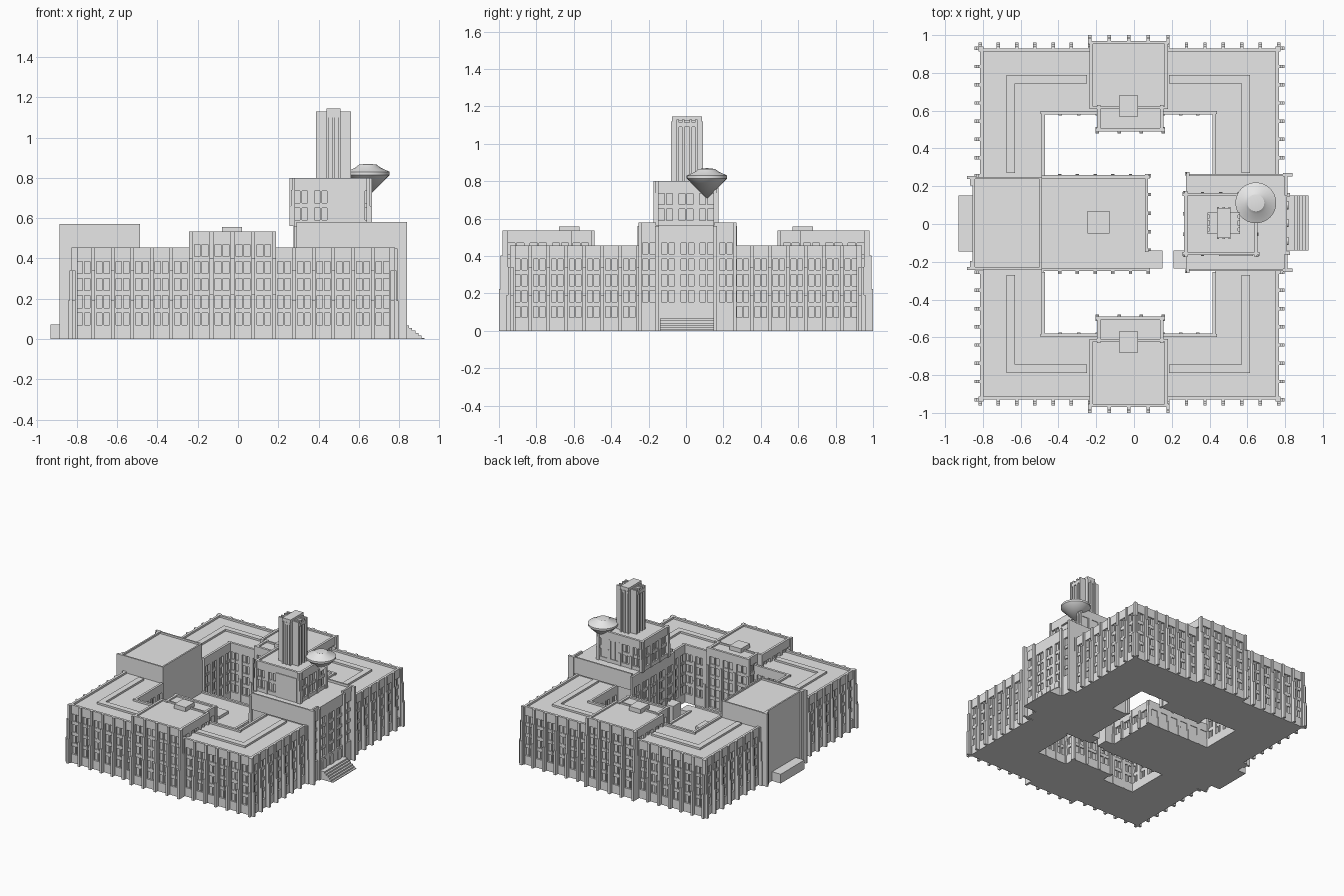
import bpy, bmesh, math
from mathutils import Matrix, Vector

if "Cube" in bpy.data.objects:
    bpy.data.objects.remove(bpy.data.objects["Cube"], do_unlink=True)

stone = bpy.data.materials.new("pale_grey_stone")
stone.use_nodes = True
stone.diffuse_color = (0.8, 0.8, 0.8, 1)
stone.node_tree.nodes["Principled BSDF"].inputs["Base Color"].default_value = stone.diffuse_color


def finish(name, bm):
    mesh = bpy.data.meshes.new(name)
    bm.to_mesh(mesh)
    bm.free()
    mesh.materials.append(stone)
    obj = bpy.data.objects.new(name, mesh)
    bpy.context.collection.objects.link(obj)
    return obj


def build(name, boxes):
    """One object from boxes given as x, y and z ranges."""
    bm = bmesh.new()
    for x0, x1, y0, y1, z0, z1 in boxes:
        size = Matrix.Diagonal((x1 - x0, y1 - y0, z1 - z0, 1))
        place = Matrix.Translation(((x0 + x1) / 2, (y0 + y1) / 2, (z0 + z1) / 2))
        bmesh.ops.create_cube(bm, size=1, matrix=place @ size)
    return finish(name, bm)


def facade(side, line, lo, hi, top, bays, z0=0.0, reach=0.045, base=0.07, rows=None):
    """Window bays, spandrels and stepped pilasters on a wall facing side."""
    sign = 1 if side[0] == "+" else -1
    trim, pitch, gap = 0.015, 0.085, 0.06
    out = []

    def add(t0, t1, a, b, depth):
        n0, n1 = sorted((line - sign * 0.003, line + sign * depth))
        out.append((n0, n1, t0, t1, a, b) if side[1] == "x" else (t0, t1, n0, n1, a, b))

    if rows is None:
        rows = int((top - z0 - base - 0.04) / pitch + 0.001)
    head = z0 + base + rows * pitch - (pitch - gap)
    add(lo, hi, z0, z0 + base, trim)
    add(lo, hi, head, top, trim)
    for r in range(1, rows):
        z = z0 + base + r * pitch
        add(lo, hi, z - (pitch - gap), z, trim * 0.6)
    step = (hi - lo) / bays
    for i in range(bays + 1):
        t = lo + i * step
        add(max(lo, t - 0.017), min(hi, t + 0.017), z0, top, trim)
        if reach > trim:
            height = top - z0
            for part, depth in ((1, 0.6), (0.75, 0.8), (0.42, 1)):
                add(t - 0.009, t + 0.009, z0, z0 + height * part, reach * depth)
        if i < bays:
            add(t + step / 2 - 0.005, t + step / 2 + 0.005, z0 + base, head, trim * 0.7)
    return out


def parapet(x0, x1, y0, y1, z, w=0.012, h=0.016):
    return [(x0, x1, y0, y0 + w, z, z + h), (x0, x1, y1 - w, y1, z, z + h),
            (x0, x0 + w, y0, y1, z, z + h), (x1 - w, x1, y0, y1, z, z + h)]


# Outer ring of wings around the courtyard
WEST, EAST, DEEP, TOP = -0.80, 0.752, 0.915, 0.455
IN_W, IN_E, IN_Y, ROOF = -0.487, 0.43, 0.595, 0.44
build("ring_wings", [(WEST, IN_W, -DEEP, DEEP, 0, ROOF), (IN_E, EAST, -DEEP, DEEP, 0, ROOF),
                     (IN_W, IN_E, IN_Y, DEEP, 0, ROOF), (IN_W, IN_E, -DEEP, -IN_Y, 0, ROOF)])

for s, word in ((1, "back"), (-1, "front")):
    d = "+y" if s > 0 else "-y"
    inward = "-y" if s > 0 else "+y"

    def span(a, b):
        return tuple(sorted((s * a, s * b)))

    # Wing facades, outside and courtyard sides
    near, far = span(0.255, DEEP + 0.015)
    c0, c1 = span(0.255, IN_Y)
    build(word + "_wing_facades",
          facade(d, s * DEEP, WEST - 0.015, -0.235, TOP, 6)
          + facade(d, s * DEEP, 0.18, EAST + 0.015, TOP, 6)
          + facade("-x", WEST, near, far, TOP, 7) + facade("+x", EAST, near, far, TOP, 7))
    build(word + "_courtyard_facades",
          facade(inward, s * IN_Y, IN_W, -0.195, TOP, 3, reach=0.02)
          + facade(inward, s * IN_Y, 0.155, IN_E, TOP, 3, reach=0.02)
          + facade("+x", IN_W, c0, c1, TOP, 4, reach=0.005)
          + facade("-x", IN_E, c0, c1, TOP, 4, reach=0.005))

    # Low L-shaped roof curbs at the corners
    curbs = []
    for x0, x1, ex0, ex1 in ((-0.675, -0.63, -0.675, -0.25), (0.57, 0.615, 0.185, 0.615)):
        curbs += [(x0, x1, *span(0.27, 0.745), ROOF, TOP), (ex0, ex1, *span(0.745, 0.79), ROOF, TOP)]
    build(word + "_roof_curbs", curbs)

    # Central pavilion, with its narrower courtyard end
    high = 0.535
    o0, o1 = span(0.61, 0.97)
    n0, n1 = span(0.505, 0.62)
    build(word + "_pavilion", [(-0.22, 0.165, *span(0.61, 0.955), 0, high - 0.012),
                               (-0.18, 0.14, n0, n1, 0, high - 0.012),
                               (-0.08, 0.02, *span(0.57, 0.68), high - 0.02, 0.557)])
    build(word + "_pavilion_facades",
          facade(d, s * 0.955, -0.235, 0.18, high, 4)
          + facade("-x", -0.22, o0, o1, high, 3, reach=0)
          + facade("+x", 0.165, o0, o1, high, 3, reach=0)
          + facade(inward, s * 0.505, -0.195, 0.155, high, 3, reach=0.025)
          + facade("-x", -0.18, n0, n1, high, 1, reach=0.025)
          + facade("+x", 0.14, n0, n1, high, 1, reach=0.025)
          + [(-0.235, 0.18, *span(0.61, 0.622), high - 0.02, high)])

# Plain west block with corner fins and a low annex
build("west_block", [(-0.855, -0.487, -0.24, 0.25, 0, 0.557),
                     (-0.93, -0.85, -0.145, 0.15, 0, 0.072)]
      + parapet(-0.855, -0.487, -0.24, 0.25, 0.555)
      + [(-0.885, -0.84, y - 0.008, y + 0.008, 0, 0.572) for y in (-0.236, 0.246)]
      + [(-0.868, -0.85, y - 0.02, y + 0.02, 0, 0.572) for y in (-0.215, 0.225)])

# Low hall running across the courtyard
build("courtyard_hall", [(-0.49, 0.06, -0.235, 0.255, 0, 0.183), (-0.245, -0.13, -0.05, 0.07, 0.18, 0.205),
                         (0.06, 0.15, -0.235, -0.14, 0, 0.183)])
build("hall_facades", facade("-y", -0.235, -0.487, 0.075, 0.195, 6, reach=0.03)
      + facade("+y", 0.245, -0.487, 0.075, 0.195, 6, reach=0.02)
      + facade("+x", 0.06, -0.14, 0.255, 0.195, 4, reach=0.03))

# East entrance block
build("east_block", [(0.29, 0.795, -0.24, 0.255, 0, 0.562), (0.21, 0.3, -0.235, -0.14, 0, 0.19)]
      + parapet(0.29, 0.81, -0.25, 0.265, 0.555, h=0.006)
      + [(0.29, 0.81, -0.25, -0.238, 0.45, 0.58), (0.29, 0.81, 0.253, 0.265, 0.45, 0.58),
         (0.798, 0.812, -0.25, -0.16, 0.54, 0.58), (0.798, 0.812, 0.15, 0.265, 0.54, 0.58)]
      + [(0.79, 0.84, y - 0.009, y + 0.009, 0, 0.58) for y in (-0.245, 0.26)]
      + [(0.79, 0.825, y - 0.01, y + 0.01, 0, 0.56) for y in (-0.155, 0.155)])
build("entrance_facade", facade("+x", 0.795, -0.25, 0.265, 0.562, 5, reach=0, base=0.155, rows=4))
build("east_block_court_facade", facade("-x", 0.29, -0.25, 0.265, 0.56, 5, reach=0.02))

# Arched entrance doors and stairs
bm = bmesh.new()
for y in (-0.09, 0.005, 0.1):
    arch = [Vector((0.808, y - 0.022, 0.065)), Vector((0.808, y + 0.022, 0.065))]
    arch += [Vector((0.808, y + 0.022 * math.cos(a), 0.125 + 0.022 * math.sin(a)))
             for a in (math.pi * k / 8 for k in range(9))]
    face = bm.faces.new([bm.verts.new(v) for v in arch])
    new = bmesh.ops.extrude_face_region(bm, geom=[face])["geom"]
    bmesh.ops.translate(bm, vec=(0.009, 0, 0), verts=[g for g in new if isinstance(g, bmesh.types.BMVert)])
bmesh.ops.recalc_face_normals(bm, faces=bm.faces)
finish("entrance_doors", bm)
build("entrance_stairs", [(0.8, 0.85 + 0.015 * i, -0.14, 0.15, 0, 0.066 - 0.012 * i) for i in range(6)])

# Upper block under the tower
build("upper_block", [(0.28, 0.64, -0.15, 0.15, 0.55, 0.787), (0.45, 0.63, -0.17, 0.16, 0.55, 0.75)]
      + parapet(0.27, 0.65, -0.16, 0.16, 0.784))
build("upper_block_facades",
      facade("-y", -0.15, 0.265, 0.655, 0.8, 4, z0=0.56, base=0.03, rows=2, reach=0.02)
      + facade("+y", 0.15, 0.265, 0.655, 0.8, 4, z0=0.56, base=0.03, rows=2, reach=0.02)
      + facade("+x", 0.64, -0.165, 0.165, 0.8, 3, z0=0.56, base=0.03, rows=2, reach=0.02)
      + facade("-x", 0.28, -0.165, 0.165, 0.8, 3, z0=0.56, base=0.03, rows=2, reach=0.02))

# Cross-shaped tower with upright ribs
tower = [(0.4, 0.55, -0.045, 0.055, 0.78, 1.125), (0.44, 0.51, -0.07, 0.08, 0.78, 1.13),
         (0.44, 0.51, -0.075, 0.085, 1.1, 1.145)]
for x in (0.445, 0.475, 0.505):
    tower.append((x - 0.006, x + 0.006, -0.08, 0.09, 0.78, 1.12))
for y in (-0.045, -0.015, 0.025, 0.055):
    tower.append((0.388, 0.562, y - 0.007, y + 0.007, 0.78, 1.13))
tower.append((0.39, 0.56, -0.045, 0.055, 1.09, 1.115))
build("tower", tower)

# Saucer on the corner of the upper block
bm = bmesh.new()
profile = [(0, 0.705), (0.108, 0.815), (0.108, 0.83), (0.06, 0.852), (0.045, 0.865), (0, 0.87)]
points = [bm.verts.new((0.645 + r, 0.112, z)) for r, z in profile]
edges = [bm.edges.new(pair) for pair in zip(points, points[1:])]
bmesh.ops.spin(bm, geom=points + edges, cent=(0.645, 0.112, 0), axis=(0, 0, 1),
               angle=math.tau, steps=32, use_merge=True)
bmesh.ops.remove_doubles(bm, verts=bm.verts, dist=0.0005)
bmesh.ops.recalc_face_normals(bm, faces=bm.faces)
saucer = finish("saucer", bm)
bpy.ops.object.select_all(action="DESELECT")
saucer.select_set(True)
bpy.context.view_layer.objects.active = saucer
bpy.ops.object.shade_smooth_by_angle(angle=math.radians(30))
